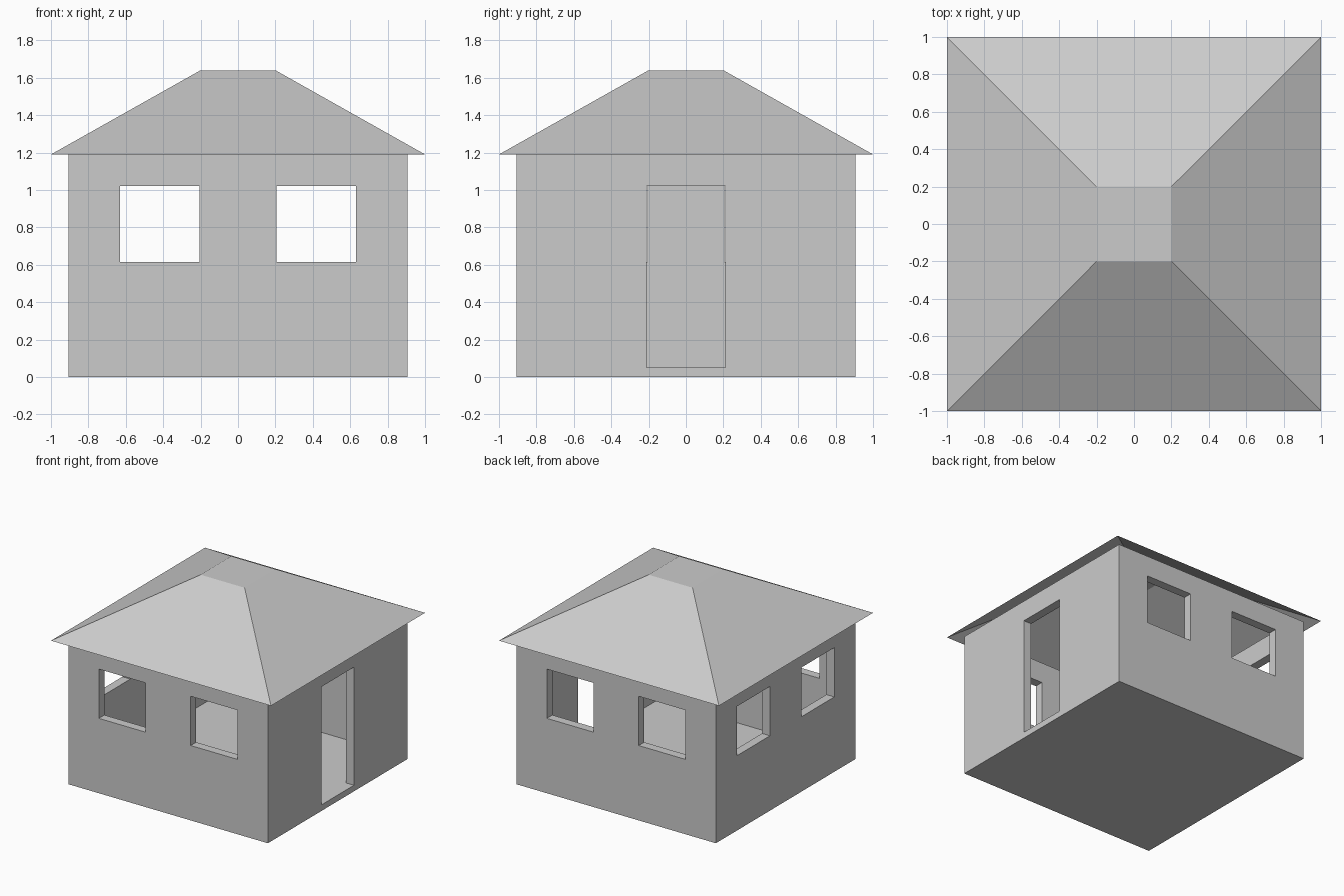
import bpy, bmesh

if "Cube" in bpy.data.objects:
    bpy.data.objects.remove(bpy.data.objects["Cube"])

HALF, THICK, FLOOR, EAVE, TOP = 0.907, 0.072, 0.05, 1.19, 1.64
WIN_IN, WIN_OUT, WIN_LOW, HEAD = 0.205, 0.63, 0.615, 1.02


def box(name, x0, x1, y0, y1, z0, z1):
    bpy.ops.mesh.primitive_cube_add(
        size=1, location=((x0 + x1) / 2, (y0 + y1) / 2, (z0 + z1) / 2))
    ob = bpy.context.object
    ob.name = name
    ob.scale = (x1 - x0, y1 - y0, z1 - z0)
    bpy.ops.object.transform_apply(location=True, rotation=False, scale=True)
    return ob


# Solid wall block, hollowed and pierced below
walls = box("walls_and_floor", -HALF, HALF, -HALF, HALF, 0, EAVE)


def cut(name, *bounds):
    cutter = box(name, *bounds)
    cutter.hide_render = True
    cutter.display_type = 'WIRE'
    mod = walls.modifiers.new(name, 'BOOLEAN')
    mod.operation = 'DIFFERENCE'
    mod.solver = 'EXACT'
    mod.object = cutter
    bpy.context.view_layer.objects.active = walls
    bpy.ops.object.modifier_apply(modifier=name)
    bpy.data.objects.remove(cutter)


# Room interior, open to the roof
room = HALF - THICK
cut("room_cutter", -room, room, -room, room, FLOOR, EAVE + 0.5)

# Paired windows: front and back together, then the left wall
for a, b in ((-WIN_OUT, -WIN_IN), (WIN_IN, WIN_OUT)):
    cut("front_back_window_cutter", a, b, -1.2, 1.2, WIN_LOW, HEAD)
    cut("left_window_cutter", -1.2, -0.7, a, b, WIN_LOW, HEAD)

# Doorway in the right wall
cut("door_cutter", 0.7, 1.2, -0.21, 0.21, FLOOR, HEAD)

# Hipped roof: a thin sheet, open underneath, with a flat square top
bm = bmesh.new()
rings = []
for r, z in ((1.0, EAVE), (0.2, TOP)):
    rings.append([bm.verts.new((sx * r, sy * r, z))
                  for sx, sy in ((-1, -1), (1, -1), (1, 1), (-1, 1))])
low, high = rings
for i in range(4):
    j = (i + 1) % 4
    bm.faces.new((low[i], low[j], high[j], high[i]))
bm.faces.new(high)
mesh = bpy.data.meshes.new("roof")
bm.to_mesh(mesh)
bm.free()
bpy.context.collection.objects.link(bpy.data.objects.new("roof", mesh))
